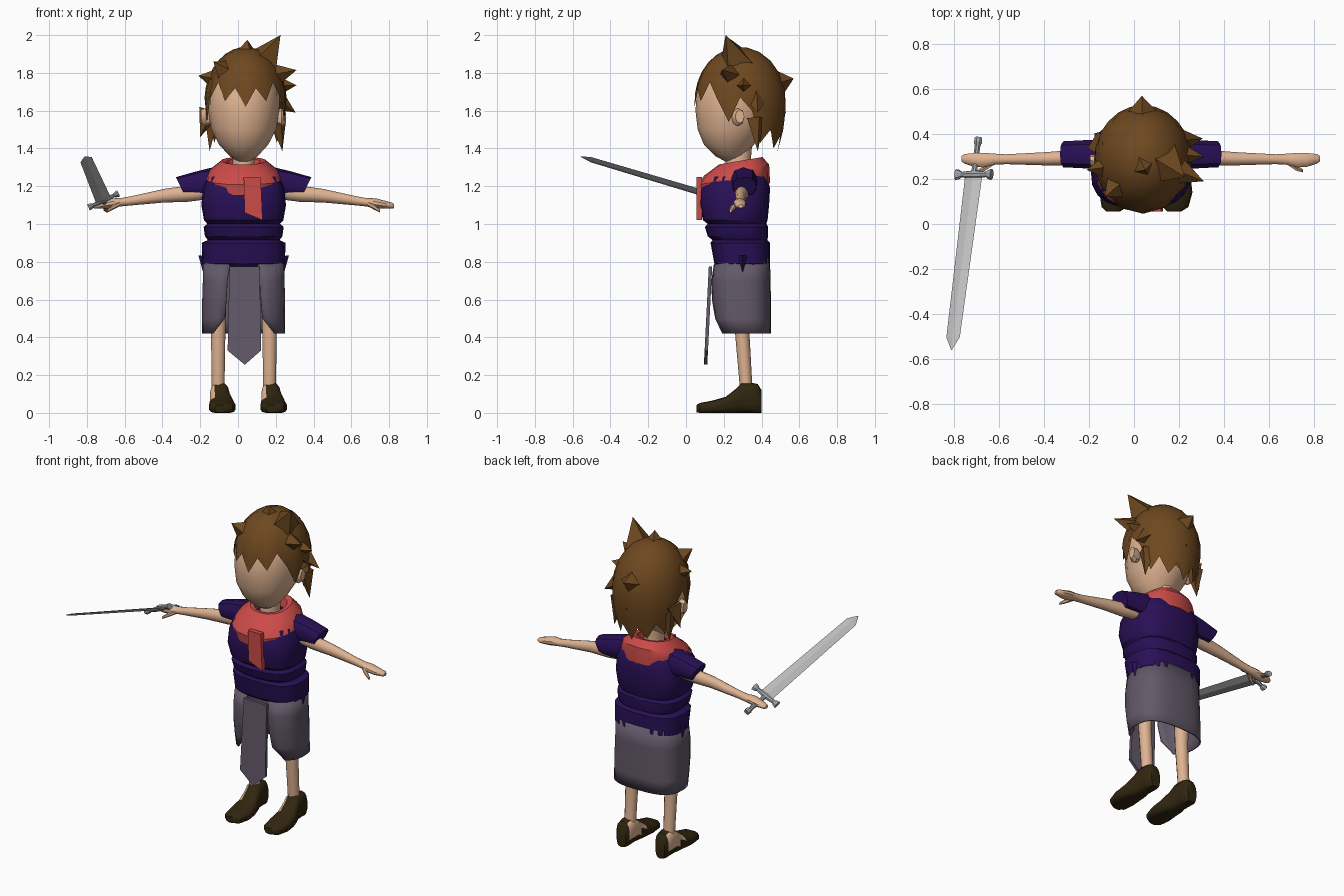
import bpy, bmesh, math
from mathutils import Matrix, Vector

if "Cube" in bpy.data.objects:
    bpy.data.objects.remove(bpy.data.objects["Cube"])

CX = 0.03  # body centre line


def mat(name, r, g, b):
    m = bpy.data.materials.new(name)
    m.diffuse_color = (r, g, b, 1)
    m.use_nodes = True
    m.node_tree.nodes["Principled BSDF"].inputs["Base Color"].default_value = m.diffuse_color
    return m


SKIN = mat("skin", .74, .45, .285)
PURPLE = mat("purple cloth", .022, .005, .095)
RED = mat("red cloth", .60, .07, .065)
GREY = mat("grey cloth", .125, .10, .14)
HAIR = mat("brown hair", .155, .065, .014)
LEATHER = mat("dark leather", .03, .019, .005)
STEEL = mat("steel", .52, .52, .52)
IRON = mat("iron", .34, .36, .38)


def finish(name, bm, m, angle=40):
    bmesh.ops.recalc_face_normals(bm, faces=bm.faces[:])
    me = bpy.data.meshes.new(name)
    bm.to_mesh(me)
    bm.free()
    me.materials.append(m)
    ob = bpy.data.objects.new(name, me)
    bpy.context.collection.objects.link(ob)
    bpy.ops.object.select_all(action='DESELECT')
    ob.select_set(True)
    bpy.context.view_layer.objects.active = ob
    if angle:
        bpy.ops.object.shade_smooth_by_angle(angle=math.radians(angle))
    return ob


def oval(t, e):
    f = lambda v: math.copysign(abs(v) ** (2 / e), v)
    return f(math.cos(t)), f(math.sin(t))


def skin_rings(bm, rings, cap=True, closed=True):
    n = len(rings[0])
    for a, b in zip(rings, rings[1:]):
        for i in range(n if closed else n - 1):
            j = (i + 1) % n
            bm.faces.new((a[i], a[j], b[j], b[i]))
    if cap:
        bm.faces.new(rings[0])
        bm.faces.new(rings[-1])


def loft(name, m, axis, rings, n=12, e=2, tilt=0, pair=False, floor=False, angle=40):
    """rings: (x, y, z, half width, half height); axis is the loft direction."""
    bm = bmesh.new()
    for mirror in ((False, True) if pair else (False,)):
        loops = []
        for x, y, z, ra, rb in rings:
            loop = []
            for i in range(n):
                c, s = oval(2 * math.pi * i / n - math.pi / 2, e)
                u, v = ra * c, rb * s
                p = {'x': (x + tilt * v, y + u, z + v),
                     'y': (x + u, y + tilt * v, z + v),
                     'z': (x + u, y + v, z + tilt * v)}[axis]
                px = 2 * CX - p[0] if mirror else p[0]
                loop.append(bm.verts.new((px, p[1], max(0, p[2]) if floor else p[2])))
            loops.append(loop)
        skin_rings(bm, loops)
    return finish(name, bm, m, angle)


def stack(rows):
    """(z, front y, back y, half width) -> loft rings"""
    return [(CX, (f + b) / 2, z, w, (b - f) / 2) for z, f, b, w in rows]


def add_spike(bm, base, tip, r, n=4):
    base, tip = Vector(base), Vector(tip)
    q = (tip - base).to_track_quat('Z', 'Y').to_matrix().to_4x4()
    bmesh.ops.create_cone(bm, cap_ends=True, segments=n, radius1=r, radius2=0,
                          depth=(tip - base).length,
                          matrix=Matrix.Translation((base + tip) / 2) @ q)


def plate(name, m, pts, yfun, thick):
    """flat outline in x,z extruded backwards in y"""
    bm = bmesh.new()
    a = [bm.verts.new((x, yfun(z), z)) for x, z in pts]
    b = [bm.verts.new((x, yfun(z) + thick, z)) for x, z in pts]
    skin_rings(bm, [a, b])
    return finish(name, bm, m, 0)


# head, neck and ears
loft("head", SKIN, 'z', stack([
    (1.33, .21, .28, .03), (1.36, .155, .31, .075), (1.42, .095, .36, .13), (1.5, .062, .42, .172),
    (1.6, .05, .47, .188), (1.7, .058, .48, .19), (1.8, .11, .45, .16), (1.88, .2, .38, .08)]), n=16)
loft("neck", SKIN, 'z', stack([(1.22, .2, .35, .065), (1.3, .21, .34, .058), (1.42, .21, .35, .058)]))
loft("ears", SKIN, 'x', [(CX + .16, .275, 1.565, .02, .03), (CX + .2, .275, 1.565, .034, .048),
                         (CX + .225, .285, 1.57, .024, .036)], n=8, pair=True)

# hair cap: jagged lower rim by angle from the front
RIM = [1.62, 1.72, 1.65, 1.75, 1.66, 1.54, 1.67, 1.6, 1.43, 1.5, 1.4, 1.47, 1.38]
bm = bmesh.new()
loops = []
for k in range(8):
    loop = []
    for i in range(24):
        a = 2 * math.pi * i / 24
        zb = RIM[min(i, 24 - i)]
        t = math.sin(math.pi / 2 * k / 7.4)
        z = zb + (1.935 - zb) * t
        f = math.sqrt(max(0, 1 - ((z - 1.65) / .287) ** 2)) if z > 1.65 else 1 - .16 * ((1.65 - z) / .25) ** 2
        loop.append(bm.verts.new((.04 + .218 * f * math.sin(a), .287 - .242 * f * math.cos(a), z)))
    loops.append(loop)
skin_rings(bm, loops, cap=False)
bm.faces.new(loops[-1])
# hair spikes: base, tip, radius
for base, tip, r in [
        ((.11, .28, 1.82), (.225, .21, 2.0), .12), ((.03, .28, 1.82), (.05, .24, 1.975), .14),
        ((.04, .36, 1.71), (.035, .57, 1.77), .19), ((-.08, .26, 1.76), (-.21, .24, 1.785), .08),
        ((.16, .25, 1.78), (.31, .19, 1.815), .08), ((.18, .31, 1.73), (.31, .3, 1.735), .07),
        ((.2, .37, 1.66), (.305, .38, 1.59), .06), ((.21, .37, 1.56), (.235, .38, 1.385), .05),
        ((-.14, .37, 1.56), (-.15, .38, 1.385), .05), ((-.15, .35, 1.6), (-.2, .34, 1.46), .06),
        ((.04, .43, 1.56), (.05, .53, 1.59), .1), ((-.06, .18, 1.8), (-.13, .12, 1.86), .08)]:
    add_spike(bm, base, tip, r)
finish("hair", bm, HAIR, 25)

# padded tunic with bulging folds
loft("tunic", PURPLE, 'z', stack([
    (.77, .17, .43, .2), (.79, .15, .445, .218), (.9, .13, .445, .222), (.915, .14, .43, .19),
    (.935, .115, .435, .205), (.985, .1, .435, .212), (1.0, .115, .425, .192), (1.02, .09, .432, .21),
    (1.1, .07, .44, .224), (1.19, .075, .445, .215), (1.25, .11, .43, .19), (1.29, .19, .4, .13)]),
    n=20, e=2.8, angle=30)
bm = bmesh.new()
for s in (-1, 1):
    add_spike(bm, (CX + s * .205, .3, .83), (CX + s * .215, .3, .745), .035)
finish("tunic_side_points", bm, PURPLE, 0)
loft("sleeves", PURPLE, 'x', [(CX + .12, .305, 1.215, .075, .085), (CX + .22, .31, 1.212, .066, .066),
                              (CX + .335, .31, 1.2, .06, .048)], n=10, e=2.6, tilt=.5, pair=True)

# scarf: tilted cowl with a hanging tail
loft("scarf", RED, 'z', [
    (CX, .26, 1.17, .15, .15), (CX, .256, 1.185, .188, .188), (CX, .253, 1.24, .2, .19),
    (CX, .268, 1.285, .18, .172), (CX, .29, 1.335, .118, .115), (CX, .285, 1.33, .09, .09),
    (CX, .28, 1.27, .07, .08)], n=16, e=2.3, tilt=.17, angle=35)
plate("scarf_tail", RED, [(.03, 1.25), (.12, 1.25), (.13, 1.02), (.035, 1.06)], lambda z: .055, .03)

# arms, hands and thumbs
loft("arms", SKIN, 'x', [
    (CX + .2, .3, 1.17, .04, .04), (CX + .3, .295, 1.16, .036, .043), (CX + .42, .29, 1.15, .031, .036),
    (CX + .6, .288, 1.122, .023, .024), (CX + .65, .288, 1.115, .026, .022), (CX + .7, .284, 1.11, .034, .026),
    (CX + .74, .285, 1.103, .032, .022), (CX + .785, .29, 1.097, .022, .016),
    (CX + .797, .29, 1.095, .012, .01)], n=10, pair=True)
loft("thumbs", SKIN, 'x', [(CX + .655, .275, 1.108, .016, .014), (CX + .69, .25, 1.09, .014, .014),
                           (CX + .722, .236, 1.07, .008, .009)], n=6, pair=True)

# skirt: open at the front, with the lower corners cut back
bm = bmesh.new()
loops = []
for z, f, b, w, gap in [(.82, .145, .445, .215, .22), (.7, .13, .447, .217, .28), (.6, .132, .45, .22, .3),
                        (.5, .148, .45, .22, .34), (.42, .165, .45, .22, .72)]:
    loop = []
    for i in range(25):
        a = gap + (2 * math.pi - 2 * gap) * i / 24
        c, s = oval(a - math.pi / 2, 2.8)
        y = (f + b) / 2 + s * (b - f) / 2
        zz = z + (y - .3) * .12 * (z > .8) - .015 * (z > .8)
        loop.append(bm.verts.new((CX + w * c, y, zz)))
    loops.append(loop)
skin_rings(bm, loops, cap=False, closed=False)
skirt = finish("skirt", bm, GREY)
mod = skirt.modifiers.new("thickness", 'SOLIDIFY')
mod.thickness = .008
plate("front_flap", GREY, [(-.045, .775), (.115, .775), (.122, .33), (.036, .255), (-.055, .33)],
      lambda z: .095 + (z - .26) * .05, .018)

# legs and shoes (both shoes share one shape)
for side, lx in (("right", -.105), ("left", .167)):
    loft(side + "_leg", SKIN, 'z', [(lx, .325, .05, .036, .034), (lx, .315, .18, .036, .034),
                                    (lx, .298, .42, .04, .038), (lx, .298, .6, .045, .045)], n=10)
    shoe = loft(side + "_shoe", LEATHER, 'y', [
        (lx + .012, .055, .022, .03, .02), (lx + .018, .075, .025, .058, .028), (lx + .022, .14, .03, .072, .035),
        (lx + .02, .21, .04, .066, .045), (lx + .012, .265, .06, .056, .068), (lx + .008, .295, .08, .052, .08),
        (lx + .006, .345, .08, .05, .08), (lx + .006, .38, .075, .046, .078), (lx + .006, .4, .06, .032, .06)],
        n=14, e=2.8, floor=True)
    # bare skin at the low-cut side of the ankle
    shoe.data.materials.append(SKIN)
    for p in shoe.data.polygons:
        c = p.center
        if c.x < lx - .012 and c.z > .065 and .23 < c.y < .37:
            p.material_index = 1

# sword, built along local z with the guard along local x
D = Vector((-.12, -.94, .28)).normalized()
W = Vector((.9, .015, .42))
W = (W - D * W.dot(D)).normalized()
N = D.cross(W)
M = Matrix((W, N, D)).transposed().to_4x4()
M.translation = (-.712, .22, 1.125)
sword = [
    loft("sword_blade", STEEL, 'z', [(0, 0, 0, .042, .008), (0, 0, .76, .033, .006),
                                     (0, 0, .82, .002, .001)], n=4, angle=0),
    loft("sword_guard", IRON, 'x', [(-.088, 0, 0, .018, .026), (-.072, 0, 0, .016, .022), (-.06, 0, 0, .01, .013),
                                    (0, 0, 0, .016, .02), (.06, 0, 0, .01, .013), (.072, 0, 0, .016, .022),
                                    (.088, 0, 0, .018, .026)], n=8, angle=0),
    loft("sword_grip", IRON, 'z', [(0, 0, -.172, .018, .016), (0, 0, -.15, .02, .018), (0, 0, -.14, .014, .012),
                                   (0, 0, 0, .014, .012)], n=8, angle=30)]
for ob in sword:
    ob.matrix_world = M
